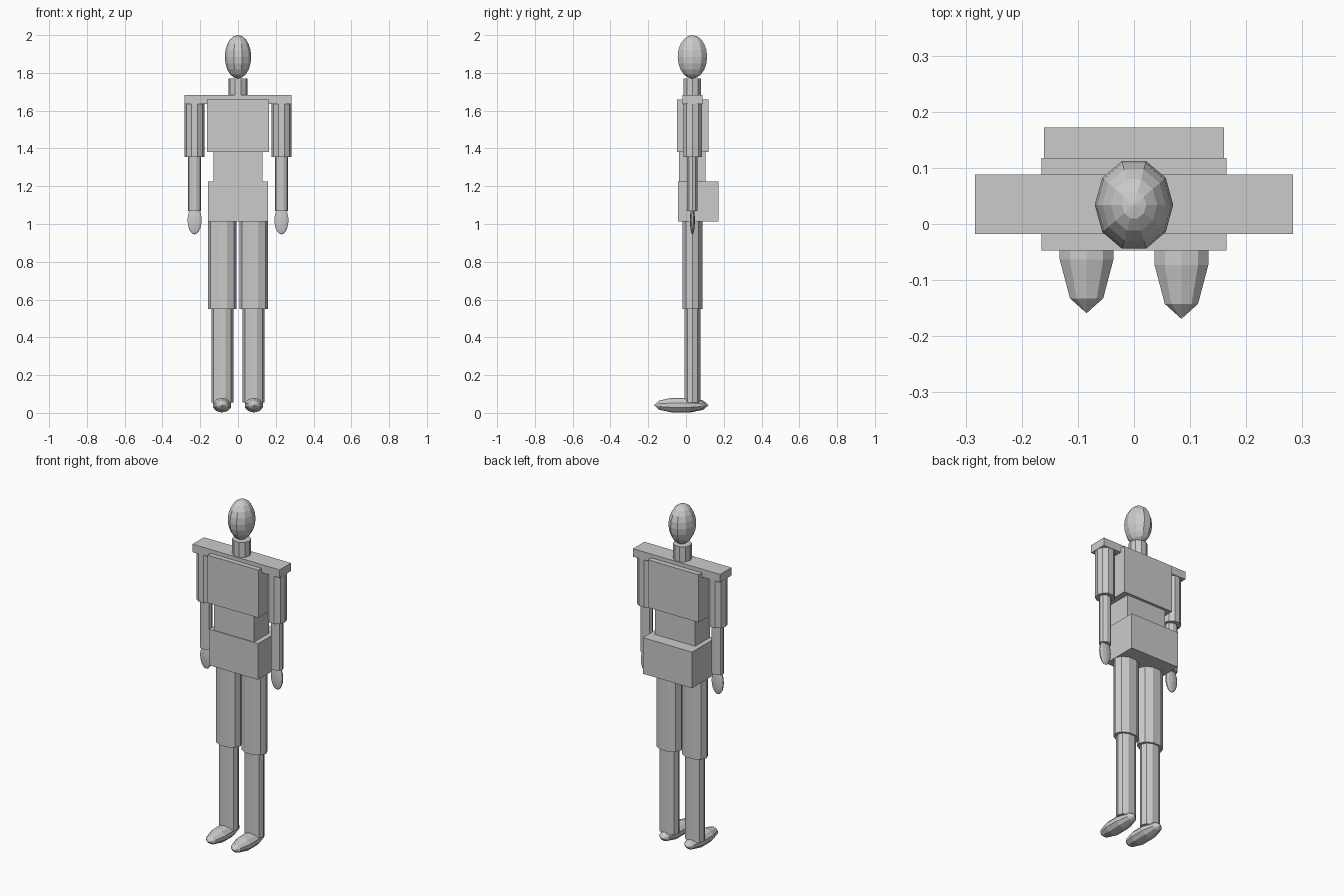
import bpy
from math import pi

cube = bpy.data.objects.get("Cube")
if cube:
    bpy.data.objects.remove(cube, do_unlink=True)

GREY = (0.6, 0.6, 0.6, 1)
mat = bpy.data.materials.new("plain grey")
mat.use_nodes = True
mat.diffuse_color = GREY
mat.node_tree.nodes["Principled BSDF"].inputs["Base Color"].default_value = GREY

DEPTH = 0.034  # y of the body's axis


def finish(name):
    ob = bpy.context.object
    ob.name = name
    bpy.ops.object.transform_apply(location=False, rotation=True, scale=True)
    ob.data.materials.append(mat)


def box(name, width, y0, y1, z0, z1):
    bpy.ops.mesh.primitive_cube_add(size=1, location=(0, (y0 + y1) / 2, (z0 + z1) / 2))
    bpy.context.object.scale = (width, y1 - y0, z1 - z0)
    finish(name)


def limb(name, x, rx, ry, z0, z1):
    # ten-sided column with a corner on each side
    bpy.ops.mesh.primitive_cylinder_add(vertices=10, radius=1, depth=1,
                                        rotation=(0, 0, pi / 2),
                                        location=(x, DEPTH, (z0 + z1) / 2))
    bpy.ops.object.transform_apply(location=False, rotation=True, scale=False)
    bpy.context.object.scale = (rx, ry, z1 - z0)
    finish(name)


def ellipsoid(name, loc, radii, rings, turn=(0, 0, 0)):
    bpy.ops.mesh.primitive_uv_sphere_add(segments=10, ring_count=rings, radius=1,
                                         location=loc, rotation=turn)
    bpy.ops.object.transform_apply(location=False, rotation=True, scale=False)
    bpy.context.object.scale = radii
    finish(name)


# Head, neck and torso
ellipsoid("head", (0, DEPTH, 1.885), (0.070, 0.082, 0.115), 10, (0, 0, pi / 2))
limb("neck", 0, 0.051, 0.049, 1.68, 1.77)
box("shoulders", 0.566, -0.018, 0.088, 1.635, 1.682)
box("chest", 0.33, -0.047, 0.118, 1.38, 1.66)
box("abdomen", 0.262, -0.037, 0.102, 1.225, 1.38)
box("pelvis", 0.32, -0.042, 0.172, 1.013, 1.225)

# Arms and legs
for side, s in (("left", 1), ("right", -1)):
    limb(side + "_upper_arm", s * 0.23, 0.053, 0.053, 1.355, 1.64)
    limb(side + "_forearm", s * 0.23, 0.035, 0.029, 1.07, 1.355)
    ellipsoid(side + "_hand", (s * 0.23, DEPTH, 1.02), (0.039, 0.013, 0.075), 10)
    limb(side + "_thigh", s * 0.083, 0.076, 0.056, 0.55, 1.013)
    limb(side + "_calf", s * 0.083, 0.058, 0.045, 0.055, 0.55)
    ellipsoid(side + "_foot", (s * 0.0845, -0.025 - s * 0.005, 0.041),
              (0.053, 0.139, 0.041), 5, (pi / 2, 0, 0))
